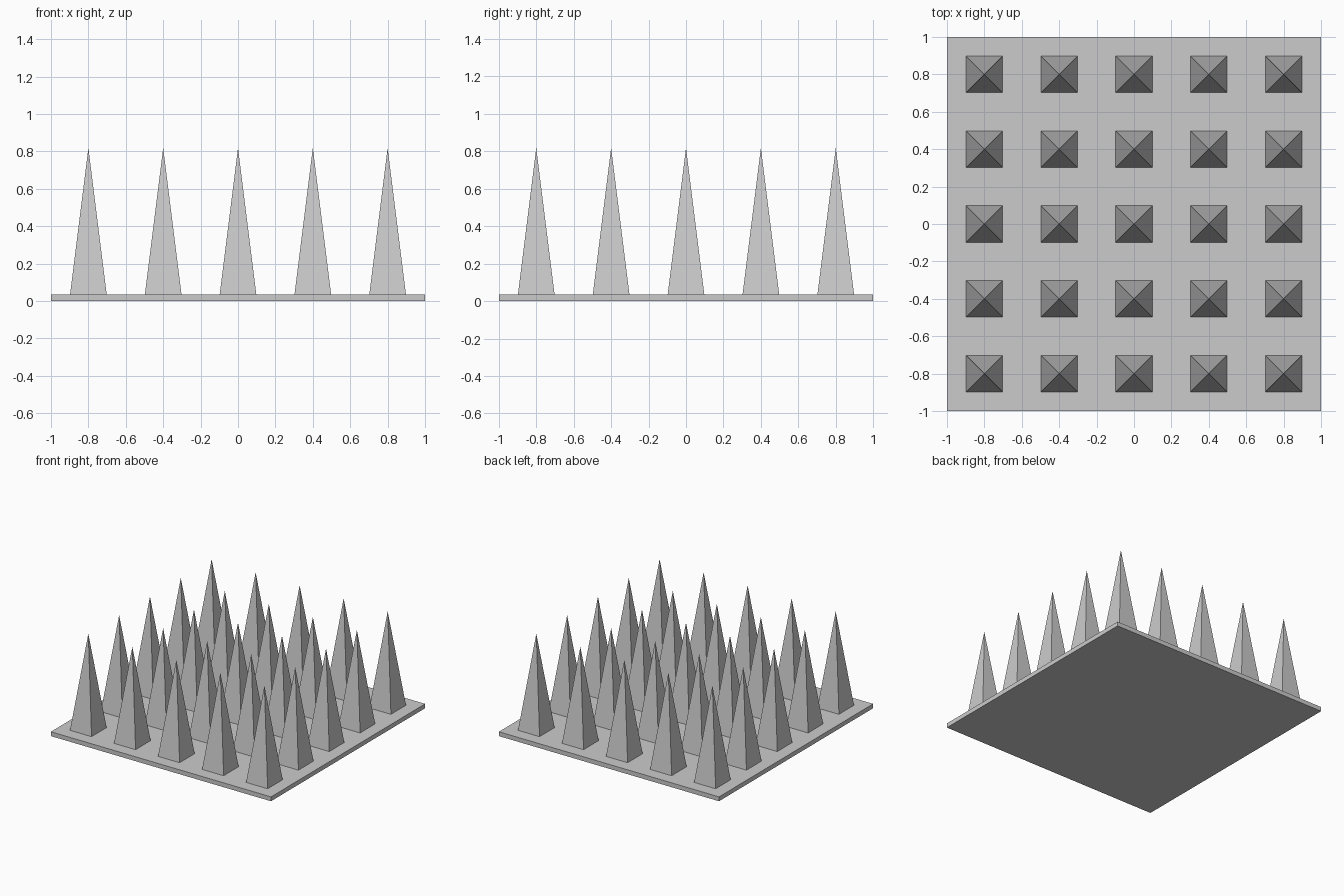
import bpy
from math import pi, sqrt

if "Cube" in bpy.data.objects:
    bpy.data.objects.remove(bpy.data.objects["Cube"])

PLATE_TOP = 0.036
SPIKE_BASE, SPIKE_TIP = 0.018, 0.818   # spikes are rooted inside the plate
HALF_WIDTH = 0.1
SPACING = 0.4

# Base plate
bpy.ops.mesh.primitive_cube_add(size=1, location=(0, 0, PLATE_TOP / 2))
plate = bpy.context.object
plate.name = "base_plate"
plate.scale = (2, 2, PLATE_TOP)
bpy.ops.object.transform_apply(location=False, rotation=False, scale=True)

# One square spike, turned so its sides line up with the plate
bpy.ops.mesh.primitive_cone_add(
    vertices=4, radius1=HALF_WIDTH * sqrt(2), radius2=0,
    depth=SPIKE_TIP - SPIKE_BASE, rotation=(0, 0, pi / 4))
bpy.ops.object.transform_apply(location=False, rotation=True, scale=False)
first = bpy.context.object
spike_mesh = first.data
spike_mesh.name = "spike"
bpy.data.objects.remove(first)

# Five by five grid of spikes sharing that mesh
for row in range(5):
    for col in range(5):
        spike = bpy.data.objects.new(f"spike_{row + 1}_{col + 1}", spike_mesh)
        spike.location = ((col - 2) * SPACING, (row - 2) * SPACING,
                          (SPIKE_BASE + SPIKE_TIP) / 2)
        bpy.context.collection.objects.link(spike)
